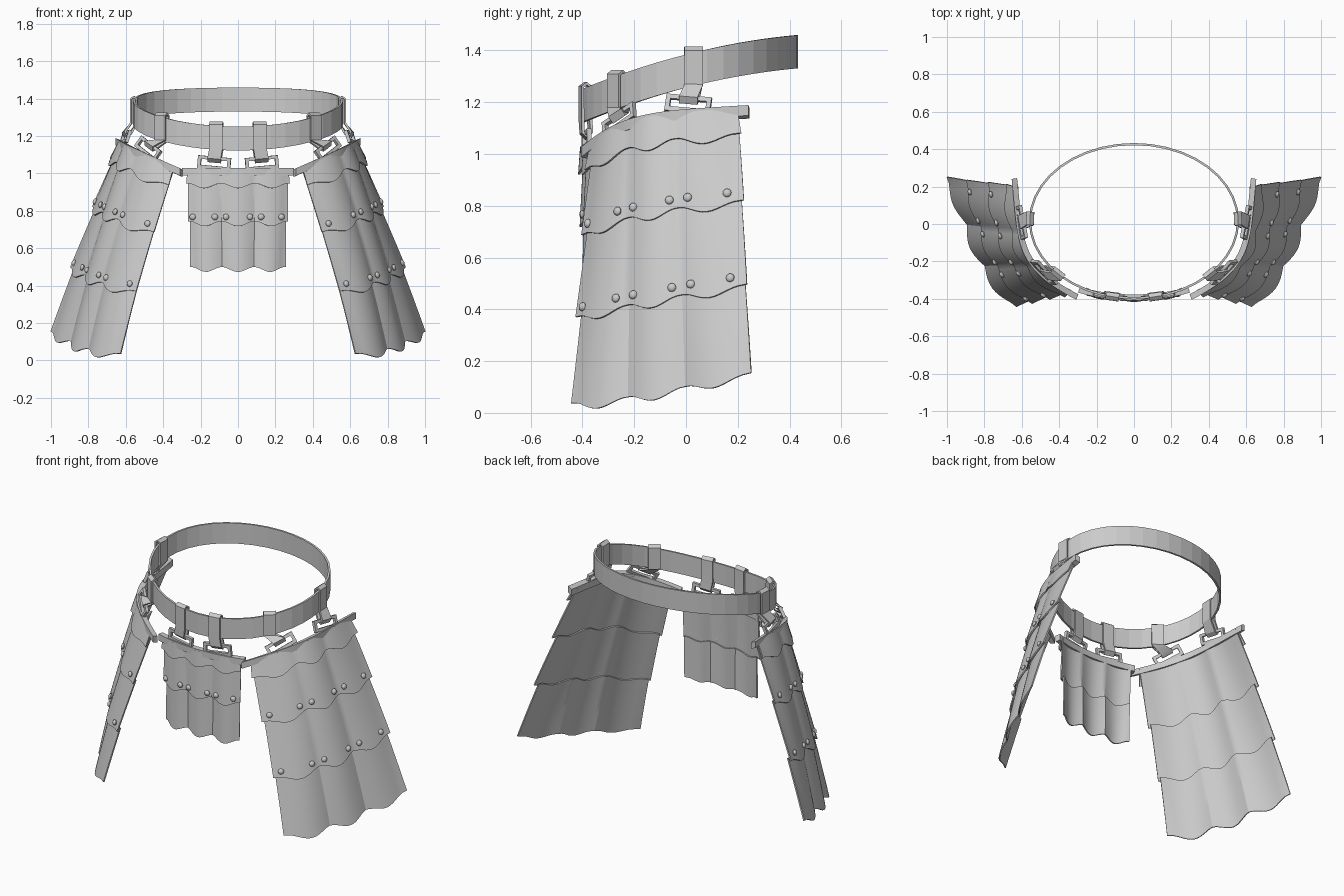
import bpy, bmesh, math
from mathutils import Vector, Matrix

cube = bpy.data.objects.get("Cube")
if cube:
    bpy.data.objects.remove(cube)

UP = Vector((0, 0, 1))
made = []


def finish(name, bm, mirror=False, thickness=0, smooth=True):
    """Turn a bmesh into an object with optional thickness and mirroring."""
    bmesh.ops.recalc_face_normals(bm, faces=bm.faces)
    mesh = bpy.data.meshes.new(name)
    bm.to_mesh(mesh)
    bm.free()
    ob = bpy.data.objects.new(name, mesh)
    bpy.context.collection.objects.link(ob)
    if thickness:
        mod = ob.modifiers.new("thickness", 'SOLIDIFY')
        mod.thickness, mod.offset = thickness, 0
    if mirror:
        ob.modifiers.new("mirror", 'MIRROR').use_clip = False
    made.append((ob, smooth))
    return ob


def loft(rings, closed_path=False, closed_ring=True, bm=None):
    """Skin consecutive cross-sections with quads."""
    bm = bm or bmesh.new()
    rows = [[bm.verts.new(p) for p in ring] for ring in rings]
    n, m = len(rows), len(rows[0])
    for i in range(n if closed_path else n - 1):
        a, b = rows[i], rows[(i + 1) % n]
        for j in range(m if closed_ring else m - 1):
            k = (j + 1) % m
            bm.faces.new((a[j], a[k], b[k], b[j]))
    if closed_ring and not closed_path:
        bm.faces.new(rows[0])
        bm.faces.new(rows[-1])
    return bm


def section(p, a, b, ha, hb):
    """Rectangle around p spanned by the axes a and b."""
    return [p + a * ha * s + b * hb * t for s, t in ((-1, -1), (1, -1), (1, 1), (-1, 1))]


def cubic(pts, u):
    """Smooth curve through four points at u = 0, 1/3, 2/3, 1."""
    x = u * 3
    out = Vector((0, 0, 0))
    for i, p in enumerate(pts):
        w = 1
        for j in range(4):
            if j != i:
                w *= (x - j) / (i - j)
        out += Vector(p) * w
    return out


def make_surface(top, bottom, bow):
    """Three-lobed sheet hung between two curves; off pushes outward."""
    def base(u, v):
        p = cubic(top, u).lerp(cubic(bottom, u), v)
        return p + Vector((bow * 4 * v * (1 - v), 0, 0))

    def normal(u, v):
        e = 0.01
        down = base(u, v + e) - base(u, v - e)
        along = base(u + e, v) - base(u - e, v)
        return down.cross(along).normalized()

    def surf(u, v, off=0, lobes=True):
        swell = 0.013 + 0.011 * v if lobes else 0
        return base(u, v) + normal(u, v) * (off + swell * abs(math.sin(3 * math.pi * u)))
    return surf, normal


def plate(name, surf, v0, v1, off0, off1, drop, drop0, mirror):
    """One scalloped layer."""
    cols, rows = 36, 6
    grid = []
    for r in range(rows + 1):
        t = r / rows
        line = []
        for c in range(cols + 1):
            f = c / cols
            wave = (1 - math.cos(6 * math.pi * f)) / 2
            top, low = v0 + drop0 * wave, v1 + drop * wave
            u = 0.5 + (f - 0.5) * (1 + 0.03 * t)
            v = top + (low - top) * t
            # keep the lobe creases aligned on the widened rows
            line.append(surf(u if c in (0, cols) else f, v, off0 + (off1 - off0) * t))
        grid.append(line)
    finish(name, loft(grid, closed_ring=False), mirror, 0.008)


def rivets(name, surf, normal, v, off, mirror):
    bm = bmesh.new()
    for u in (0.04, 0.27, 0.38, 0.62, 0.73, 0.94):
        n = normal(u, v)
        mat = (Matrix.Translation(surf(u, v, off + 0.006))
               @ n.to_track_quat('Z', 'Y').to_matrix().to_4x4()
               @ Matrix.Diagonal((1, 1, 0.7, 1)))
        bmesh.ops.create_uvsphere(bm, u_segments=14, v_segments=8, radius=0.017, matrix=mat)
    finish(name, bm, mirror)


def panel(name, surf, normal, edges, drop, mirror):
    """Overlapping layers, rivets, valance and top rail."""
    start = 0
    for i, end in enumerate(edges):
        last = i == len(edges) - 1
        plate(f"{name}_plate_{i + 1}", surf, start, end, 0, 0.006 if last else 0.015,
              drop, drop if i else 0, mirror)
        if not last:
            rivets(f"{name}_rivets_{i + 1}", surf, normal, end - drop * 0.9, 0.015, mirror)
        start = end - drop * 0.5
    plate(f"{name}_valance", surf, 0, drop * 2.8, 0.014, 0.021, drop, 0, mirror)
    rail = []
    for i in range(31):
        u = -0.05 + 1.1 * i / 30
        p = surf(u, 0, 0.014, False) - UP * 0.01
        rail.append(section(p, normal(u, 0), UP, 0.016, 0.02))
    finish(f"{name}_rail", loft(rail), mirror)


def belt_point(a):
    """Belt centre line: an oval that climbs toward the back."""
    y = 0.015 + 0.412 * math.sin(a)
    return Vector((0.556 * math.cos(a), y, 1.32 + 0.259 * y - 0.196 * y * y))


def belt_normal(a):
    return Vector((math.cos(a) / 0.556, math.sin(a) / 0.412, 0)).normalized()


def hanger(name, surf, u, angle):
    """Belt loop and the rectangular ring joining it to a rail."""
    a = math.radians(angle)
    c, n = belt_point(a), belt_normal(a)
    foot = surf(u, 0, 0.012, False)
    up = (c - foot).normalized()
    along = surf(u + 0.02, 0, 0, False) - surf(u - 0.02, 0, 0, False)
    along = (along - up * along.dot(up)).normalized()
    face = along.cross(up).normalized()

    mid = foot + up * 0.036
    ring = []
    for s, t in ((-1, -1), (1, -1), (1, 1), (-1, 1)):
        corner = mid + along * s * 0.08 + up * t * 0.025
        ring.append(section(corner, (along * s + up * t), face, 0.009, 0.009))
    finish(f"{name}_ring", loft(ring, closed_path=True), True)

    side = UP.cross(n)
    grip = foot + up * 0.061
    path = [(c + n * 0.016 + UP * 0.07, side), (c + UP * 0.082, side),
            (c - n * 0.016 + UP * 0.07, side), (c - n * 0.016 - UP * 0.06, side),
            (grip - face * 0.017, along), (grip - up * 0.018, along),
            (grip + face * 0.017, along), (c + n * 0.016 - UP * 0.06, side)]
    ribbon = [[p - w * 0.036, p + w * 0.036] for p, w in path]
    finish(f"{name}_loop", loft(ribbon, closed_path=True, closed_ring=False), True, 0.011)


# Belt
STEPS = 40
band = []
for i in range(STEPS):
    a = 2 * math.pi * i / STEPS
    band.append(section(belt_point(a), belt_normal(a), UP, 0.006, 0.064))
finish("belt", loft(band, closed_path=True), smooth=False)

# Side panels
side_surf, side_normal = make_surface(
    [(0.34, -0.355, 1.03), (0.525, -0.21, 1.115), (0.595, -0.04, 1.15), (0.622, 0.2, 1.165)],
    [(0.63, -0.425, 0.035), (0.79, -0.22, 0.06), (0.885, 0.0, 0.10), (0.985, 0.245, 0.15)], 0.012)
panel("side", side_surf, side_normal, (0.345, 0.665, 1.0), 0.033, True)

# Front panel
front_surf, front_normal = make_surface(
    [(-0.265, -0.345, 1.02), (-0.09, -0.375, 1.02), (0.09, -0.375, 1.02), (0.265, -0.345, 1.02)],
    [(-0.245, -0.34, 0.5), (-0.085, -0.365, 0.5), (0.085, -0.365, 0.5), (0.245, -0.34, 0.5)], 0)
panel("front", front_surf, front_normal, (0.53, 1.0), 0.05, False)

# Belt loops and rings
hanger("front_hanger", front_surf, 0.74, -78)
hanger("corner_hanger", side_surf, 0.25, -43)
hanger("side_hanger", side_surf, 0.74, 2)

# Bake modifiers and shade
bpy.ops.object.select_all(action='DESELECT')
for ob, _ in made:
    ob.select_set(True)
bpy.context.view_layer.objects.active = made[0][0]
bpy.ops.object.convert(target='MESH')
for ob, smooth in made:
    ob.select_set(smooth)
bpy.context.view_layer.objects.active = made[-1][0]
bpy.ops.object.shade_smooth_by_angle(angle=math.radians(30))
